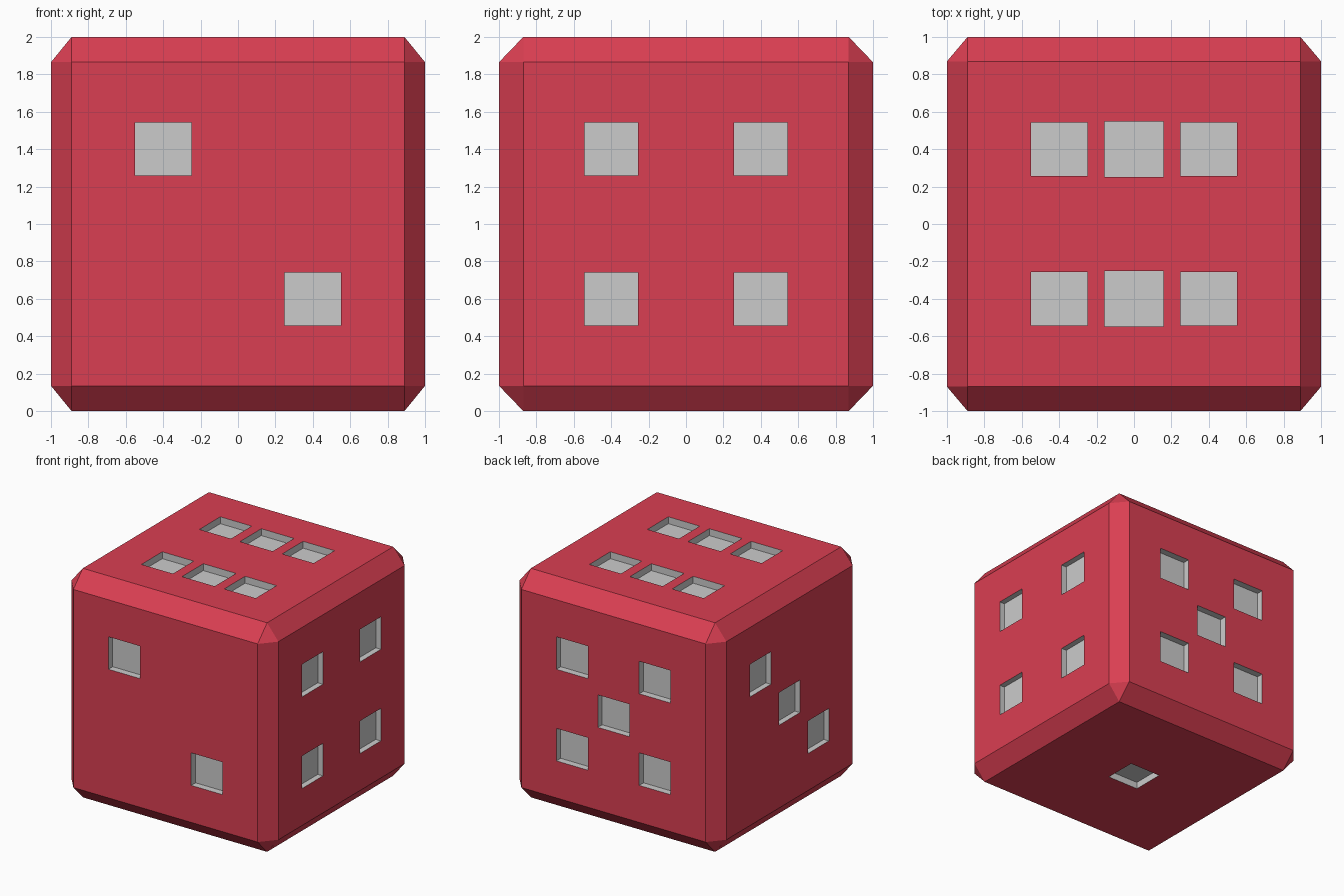
import bpy, bmesh
from mathutils import Matrix, Vector

if "Cube" in bpy.data.objects:
    bpy.data.objects.remove(bpy.data.objects["Cube"])

INSET = (0.89, 0.87, 0.865)     # where the chamfer starts on each axis
HALF = (0.152, 0.144, 0.142)    # half size of a pip on each axis
DEPTH = (0.05, 0.06, 0.06)      # pip depth on each axis
A = 0.4                         # pip spacing


def material(name, rgb):
    mat = bpy.data.materials.new(name)
    mat.diffuse_color = (*rgb, 1)
    mat.use_nodes = True
    mat.node_tree.nodes["Principled BSDF"].inputs["Base Color"].default_value = mat.diffuse_color
    return mat


red = material("red", (0.70, 0.049, 0.084))
grey = material("grey", (0.8, 0.8, 0.8))


def make_object(name, bm):
    mesh = bpy.data.meshes.new(name)
    bm.to_mesh(mesh)
    bm.free()
    mesh.materials.append(red)
    mesh.materials.append(grey)
    obj = bpy.data.objects.new(name, mesh)
    bpy.context.collection.objects.link(obj)
    obj.location.z = 1
    return obj


# Chamfered cube, with a slightly different chamfer width along each axis
bm = bmesh.new()
bmesh.ops.create_cube(bm, size=2)
bmesh.ops.bevel(bm, geom=bm.edges[:], offset=0.12, segments=1, affect='EDGES')
for v in bm.verts:
    for i in range(3):
        if abs(v.co[i]) < 0.99:
            v.co[i] = INSET[i] if v.co[i] > 0 else -INSET[i]
die = make_object("die", bm)

# Pip layouts: (axis, side, positions on the two other axes in x, y, z order)
four = [(a, b) for a in (-A, A) for b in (-A, A)]
faces = [
    (1, -1, [(-A, A), (A, -A)]),                              # front: two
    (1, 1, four + [(0, 0)]),                                  # back: five
    (0, 1, four),                                             # right: four
    (0, -1, [(A, A), (0, 0), (-A, -A)]),                      # left: three
    (2, 1, [(a, b) for a in (-A, 0, A) for b in (-A, A)]),    # top: six
    (2, -1, [(0, 0)]),                                        # bottom: one
]

# Square pip cutters, all in one mesh
bm = bmesh.new()
for axis, side, pips in faces:
    for u, w in pips:
        pos = [u, w]
        pos.insert(axis, side)
        size = [2 * h for h in HALF]
        if axis == 2 and side == 1 and u == 0:                # wider middle pips
            size[0], size[1] = 0.316, 0.295
        size[axis] = 2 * DEPTH[axis]
        matrix = Matrix.Translation(Vector(pos)) @ Matrix.Diagonal((*size, 1))
        bmesh.ops.create_cube(bm, size=1, matrix=matrix)
for f in bm.faces:
    f.material_index = 1
cutter = make_object("pip_cutter", bm)
cutter.hide_render = True

# Sink the pips into the die
mod = die.modifiers.new("pips", 'BOOLEAN')
mod.operation = 'DIFFERENCE'
mod.solver = 'EXACT'
mod.object = cutter
bpy.context.view_layer.objects.active = die
bpy.context.view_layer.update()
bpy.ops.object.modifier_apply(modifier=mod.name)
bpy.data.objects.remove(cutter)
